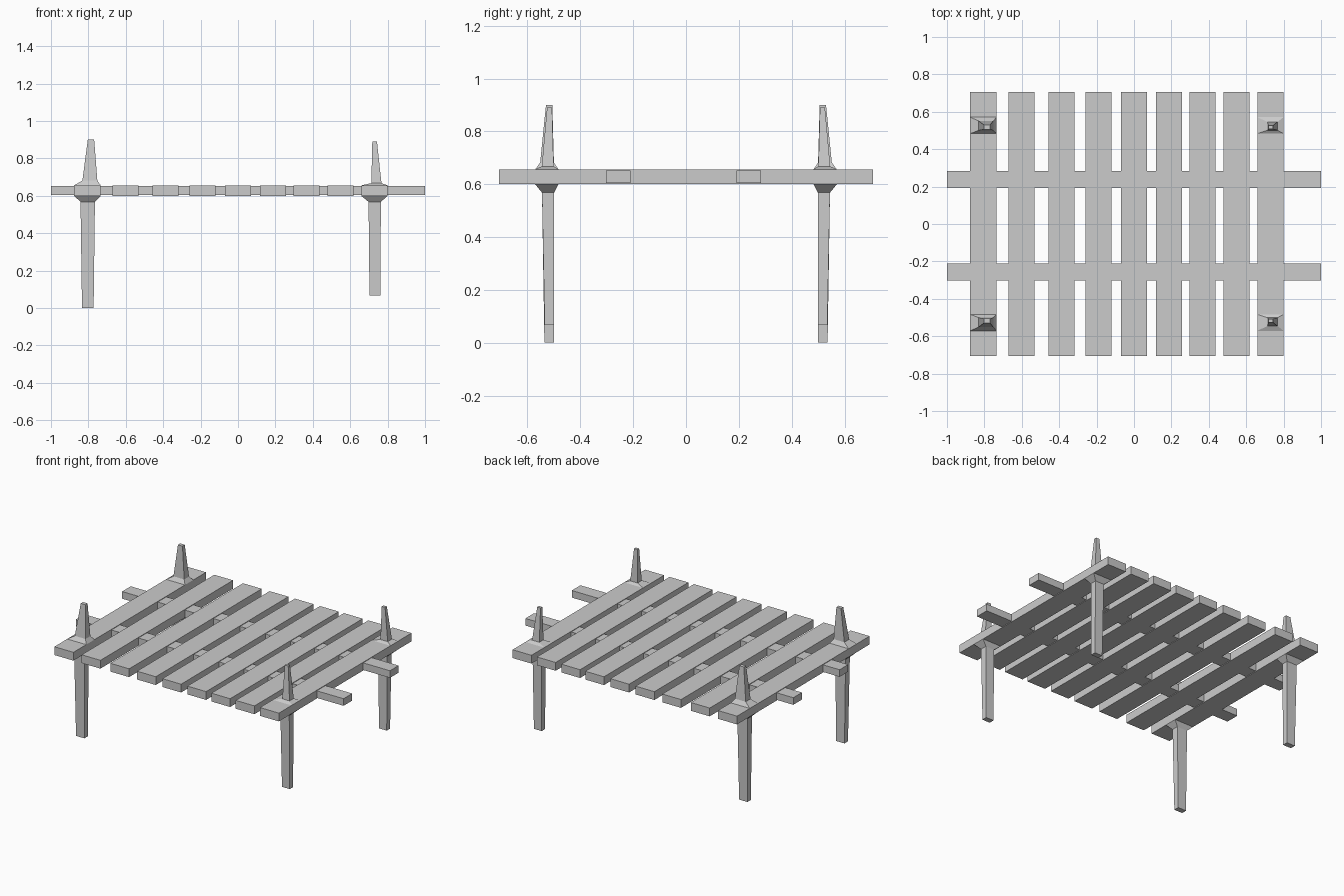
import bpy, bmesh

if "Cube" in bpy.data.objects:
    bpy.data.objects.remove(bpy.data.objects["Cube"])

PLANK_HALF_LEN, PLANK_LOW, PLANK_TOP = 0.707, 0.60, 0.656
POST_Y = (0.483, 0.571)          # square on the end planks where posts grow


def finish(bm, name):
    bmesh.ops.recalc_face_normals(bm, faces=bm.faces[:])
    mesh = bpy.data.meshes.new(name)
    bm.to_mesh(mesh)
    bm.free()
    obj = bpy.data.objects.new(name, mesh)
    bpy.context.collection.objects.link(obj)
    return obj


def box_bm(x0, x1, y0, y1, z0, z1):
    bm = bmesh.new()
    bmesh.ops.create_cube(bm, size=1)
    for v in bm.verts:
        v.co = (x1 if v.co.x > 0 else x0,
                y1 if v.co.y > 0 else y0,
                z1 if v.co.z > 0 else z0)
    return bm


def end_plank(name, x0, x1, lower, upper):
    """Plank with two legs and two spikes extruded out of it.
    lower / upper: rings of (x0, x1, inner y, outer y, z)."""
    bm = box_bm(x0, x1, -PLANK_HALF_LEN, PLANK_HALF_LEN, PLANK_LOW, PLANK_TOP)
    for y in (-POST_Y[1], -POST_Y[0], POST_Y[0], POST_Y[1]):
        bmesh.ops.bisect_plane(bm, geom=bm.verts[:] + bm.edges[:] + bm.faces[:],
                               plane_co=(0, y, 0), plane_no=(0, 1, 0))
    bm.normal_update()
    mid_y = sum(POST_Y) / 2
    seeds = [f for f in bm.faces if abs(f.normal.z) > 0.9
             and abs(abs(f.calc_center_median().y) - mid_y) < 0.01]
    for face in seeds:
        side = 1 if face.calc_center_median().y > 0 else -1
        for rx0, rx1, ry0, ry1, z in (upper if face.normal.z > 0 else lower):
            c = face.calc_center_median()
            new = bmesh.ops.extrude_discrete_faces(bm, faces=[face])["faces"][0]
            for v in new.verts:
                v.co = (rx1 if v.co.x > c.x else rx0,
                        side * (ry1 if abs(v.co.y) > abs(c.y) else ry0), z)
            face = new
    return finish(bm, name)


# End planks with their legs and spikes
end_plank("left_plank_with_posts", -0.876, -0.734,
          lower=[(-0.842, -0.765, 0.499, 0.545, 0.568),
                 (-0.834, -0.772, 0.499, 0.536, 0.0)],
          upper=[(-0.832, -0.752, 0.500, 0.552, 0.682),
                 (-0.803, -0.769, 0.506, 0.530, 0.90)])
end_plank("right_plank_with_posts", 0.659, 0.80,
          lower=[(0.698, 0.764, 0.499, 0.545, 0.568),
                 (0.703, 0.761, 0.499, 0.535, 0.067)],
          upper=[(0.713, 0.767, 0.501, 0.546, 0.668),
                 (0.718, 0.743, 0.507, 0.526, 0.89)])

# Inner deck planks
for i, x in enumerate((-0.602, -0.388, -0.189, 0.0, 0.187, 0.366, 0.548)):
    finish(box_bm(x - 0.07, x + 0.07, -PLANK_HALF_LEN, PLANK_HALF_LEN,
                  PLANK_LOW, PLANK_TOP), f"deck_plank_{i + 1}")

# Long rails running through the planks
for name, y0, y1 in (("front_rail", -0.302, -0.21), ("back_rail", 0.192, 0.284)):
    finish(box_bm(-1, 1, y0, y1, 0.604, 0.652), name)
